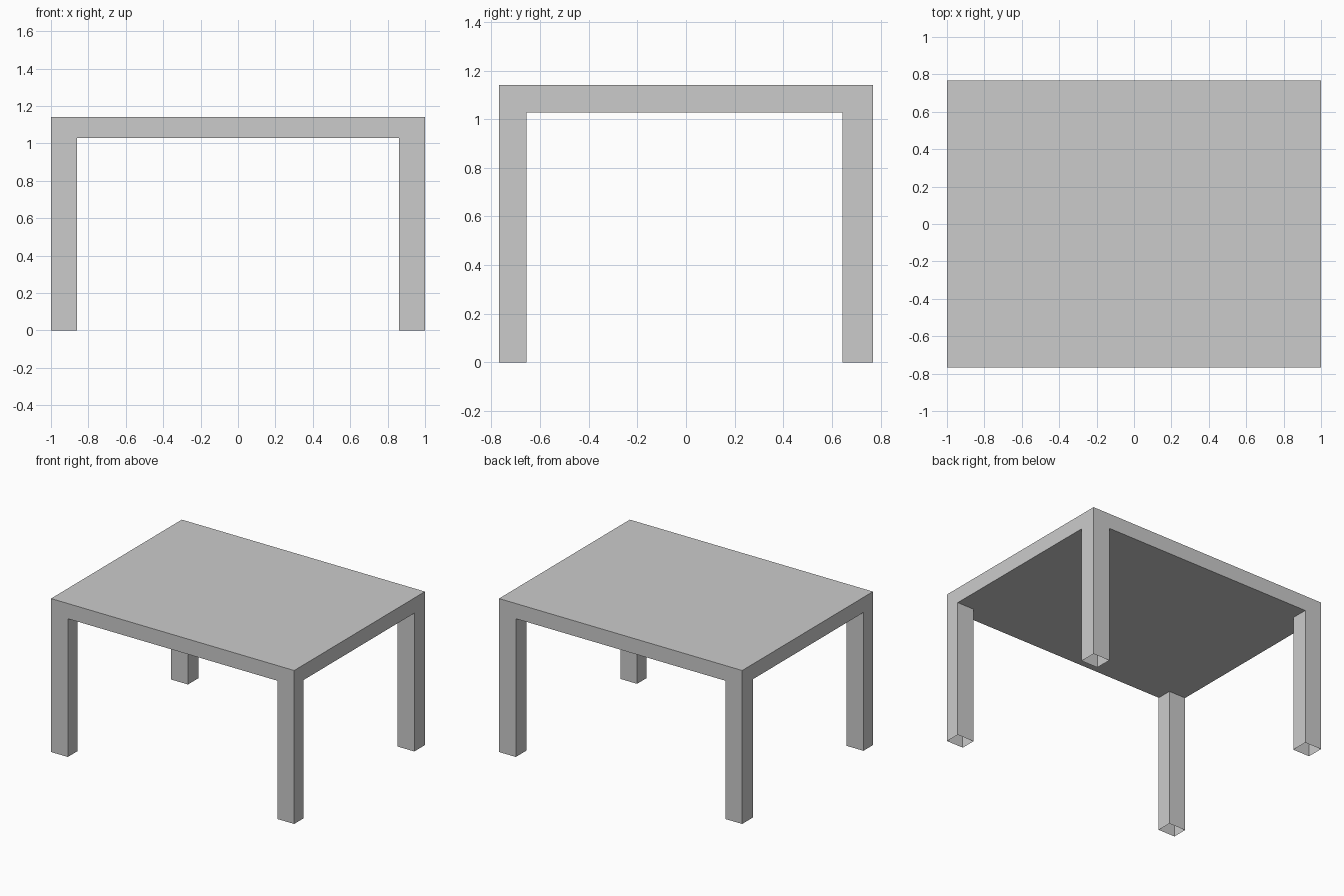
import bpy, bmesh

if "Cube" in bpy.data.objects:
    bpy.data.objects.remove(bpy.data.objects["Cube"])

XS = (-1.0, -0.862, 0.862, 1.0)      # outer and inner leg lines
YS = (-0.768, -0.656, 0.643, 0.768)
TOP, UNDER = 1.141, 1.028

bm = bmesh.new()

# underside: 3 x 3 sheet whose corner cells become the legs
grid = [[bm.verts.new((x, y, UNDER)) for y in YS] for x in XS]
cells = {}
for i in range(3):
    for j in range(3):
        cells[i, j] = bm.faces.new((grid[i][j], grid[i][j + 1],
                                    grid[i + 1][j + 1], grid[i + 1][j]))

# tabletop rim and top surface
rim = [e for e in bm.edges if e.is_boundary]
ext = bmesh.ops.extrude_edge_only(bm, edges=rim)["geom"]
for v in ext:
    if isinstance(v, bmesh.types.BMVert):
        v.co.z = TOP
bmesh.ops.contextual_create(
    bm, geom=[e for e in ext if isinstance(e, bmesh.types.BMEdge) and e.is_boundary])

# hollow legs, open at the foot
corners = [cells[i, j] for i in (0, 2) for j in (0, 2)]
feet = bmesh.ops.extrude_discrete_faces(bm, faces=corners)["faces"]
for f in feet:
    for v in f.verts:
        v.co.z = 0.0
bmesh.ops.delete(bm, geom=feet, context='FACES_ONLY')

bmesh.ops.recalc_face_normals(bm, faces=bm.faces[:])
mesh = bpy.data.meshes.new("table")
bm.to_mesh(mesh)
bm.free()
table = bpy.data.objects.new("table", mesh)
bpy.context.collection.objects.link(table)
